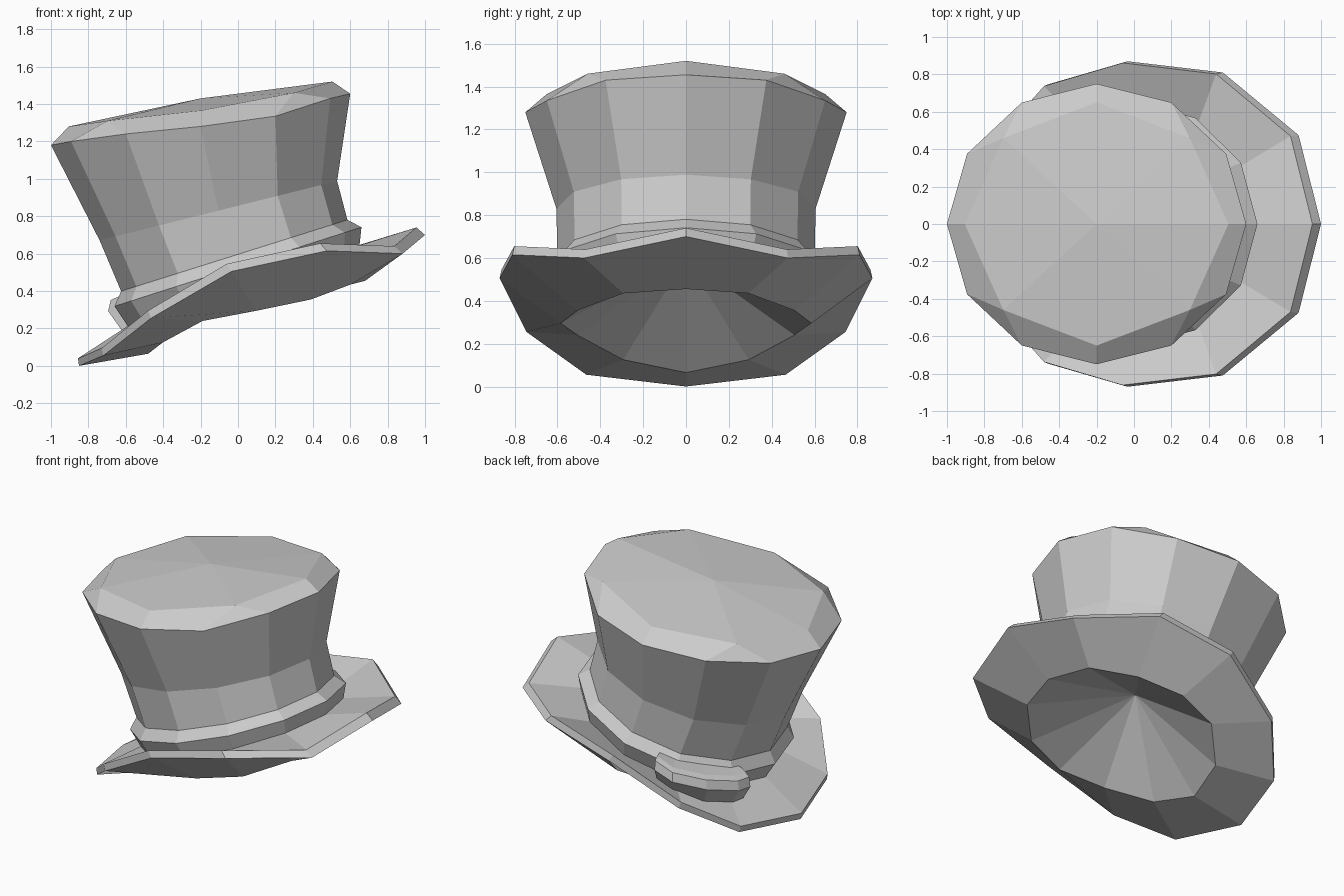
import bpy, bmesh
from math import sin, cos, radians

if "Cube" in bpy.data.objects:
    bpy.data.objects.remove(bpy.data.objects["Cube"])

N = 12


def ring(cx, cz, rx, ry, slope, zs=None):
    """Tilted 12-sided ring; zs optionally overrides heights from +x round to -x."""
    pts = []
    for i in range(N):
        a = radians(i * 360 / N)
        x = rx * cos(a)
        z = zs[min(i, N - i)] if zs else cz + slope * x
        pts.append((cx + x, ry * sin(a), z))
    return pts


def mirror_ring(half):
    """Full ring from a half profile running from +x to -x on the +y side."""
    return half + [(x, -y, z) for x, y, z in half[-2:0:-1]]


def bridge(bm, a, b, closed=True):
    n = len(a)
    for i in range(n if closed else n - 1):
        j = (i + 1) % n
        bm.faces.new((a[i], a[j], b[j], b[i]))


def loft(bm, rings, closed=True):
    loops = [[bm.verts.new(p) for p in r] for r in rings]
    for a, b in zip(loops, loops[1:]):
        bridge(bm, a, b, closed)
    return loops


def fan(bm, loop, centre):
    c = bm.verts.new(centre)
    for i in range(len(loop)):
        bm.faces.new((loop[i], loop[(i + 1) % len(loop)], c))


def finish(bm, name):
    bmesh.ops.recalc_face_normals(bm, faces=bm.faces)
    me = bpy.data.meshes.new(name)
    bm.to_mesh(me)
    bm.free()
    ob = bpy.data.objects.new(name, me)
    bpy.context.collection.objects.link(ob)
    return ob


# Crown: flared wall, then a bevel down to an eight-sided lid
bm = bmesh.new()
loops = loft(bm, [
    ring(0.03, 0.43, 0.58, 0.58, 0.34),
    ring(-0.02, 0.59, 0.605, 0.60, 0.315),
    ring(-0.105, 0.83, 0.635, 0.605, 0.25),
    ring(-0.2, 0, 0.8, 0.75, 0, [1.455, 1.43, 1.335, 1.28, 1.24, 1.2, 1.18]),
])
top = loops[-1]
lid_z = [1.52, 1.46, 1.365, 1.31, 1.28]
lid = []
for i in range(8):
    a = radians(45 * i)
    lid.append(bm.verts.new((-0.2 + 0.705 * cos(a), 0.65 * sin(a), lid_z[min(i, 8 - i)])))
for q in range(4):
    o = [top[(3 * q + k) % 12] for k in range(4)]
    l = [lid[(2 * q + k) % 8] for k in range(3)]
    bm.faces.new((o[0], o[1], l[1], l[0]))
    bm.faces.new((o[1], o[2], l[1]))
    bm.faces.new((o[2], o[3], l[2], l[1]))
fan(bm, lid, (-0.2, 0, 1.43))
finish(bm, "crown")

# Hat band around the base of the crown
bm = bmesh.new()
loft(bm, [
    ring(-0.02, 0.59, 0.605, 0.60, 0.315),
    ring(0.0, 0.53, 0.66, 0.655, 0.32),
    ring(0.03, 0.43, 0.62, 0.615, 0.35),
])
finish(bm, "hat_band")

# Curled brim with a hollow underside
edge = [(1.0, 0, 0.70), (0.88, 0.475, 0.60), (0.475, 0.81, 0.615), (-0.035, 0.87, 0.505),
        (-0.465, 0.745, 0.255), (-0.72, 0.465, 0.055), (-0.85, 0, 0.0)]
upper = [(x - 0.02 * (1.3 + cos(radians(30 * i))), y * 0.99, z + 0.04)
         for i, (x, y, z) in enumerate(edge)]
bm = bmesh.new()
loops = loft(bm, [
    ring(0.03, 0.43, 0.62, 0.615, 0.35),
    mirror_ring(upper),
    mirror_ring(edge),
    ring(0.1, 0, 0.58, 0.585, 0, [0.455, 0.435, 0.355, 0.295, 0.24, 0.125, 0.065]),
])
fan(bm, loops[-1], (-0.01, 0, 0.6))
finish(bm, "brim")

# Folded ribbon loop on the back left of the band
bm = bmesh.new()
sections = []
for deg, grow in ((110, -0.03), (119, 0.03), (134, 0.03), (149, 0.02), (156, -0.01)):
    a = radians(deg)
    sec = []
    for r, dz in ((0.6, 0.03), (0.71, 0.045), (0.755, 0.04), (0.77, -0.015),
                  (0.685, -0.15), (0.6, -0.13)):
        r += grow * (r > 0.65)
        x = r * cos(a)
        sec.append((x, r * sin(a), 0.53 + 0.32 * x + dz))
    sections.append(sec)
loops = loft(bm, sections)
bm.faces.new(loops[0])
bm.faces.new(loops[-1])
finish(bm, "ribbon_loop")
